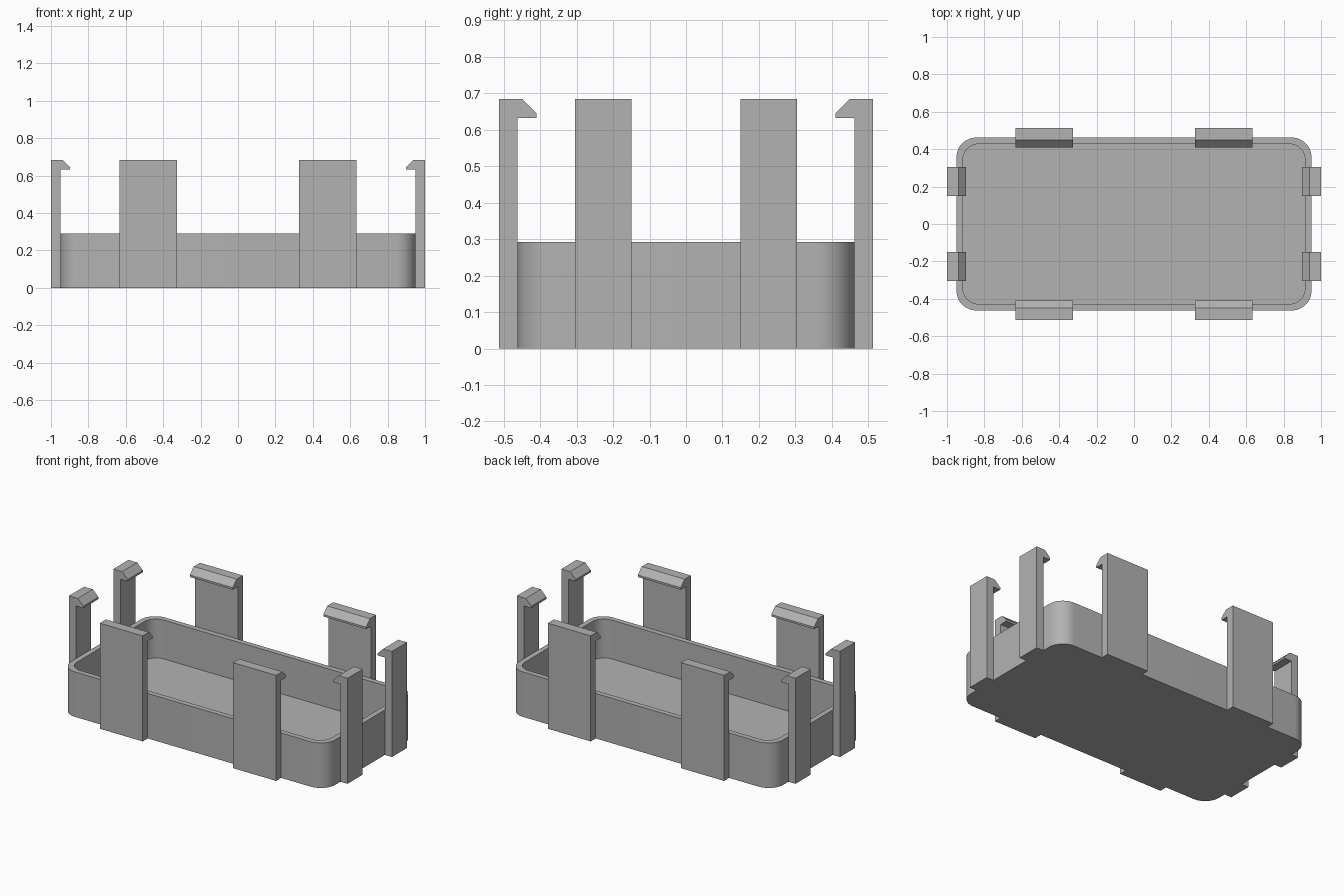
import bpy, bmesh, math

cube = bpy.data.objects.get("Cube")
if cube:
    bpy.data.objects.remove(cube, do_unlink=True)

grey = bpy.data.materials.new("light grey plastic")
grey.use_nodes = True
colour = (0.45, 0.45, 0.45, 1)
grey.diffuse_color = colour
grey.node_tree.nodes["Principled BSDF"].inputs["Base Color"].default_value = colour

HALF_X, HALF_Y = 0.949, 0.462    # tray outside
HEIGHT, WALL, FLOOR = 0.292, 0.034, 0.04
RADIUS = 0.105
ARM = 0.051                      # clip arm thickness
TOP = 0.685


def finish(bm, name):
    bmesh.ops.recalc_face_normals(bm, faces=bm.faces)
    mesh = bpy.data.meshes.new(name)
    bm.to_mesh(mesh)
    bm.free()
    mesh.materials.append(grey)
    obj = bpy.data.objects.new(name, mesh)
    bpy.context.collection.objects.link(obj)
    return obj


def rounded_loop(bm, inset, z, steps=12):
    """Ring of vertices around a rounded rectangle."""
    r = RADIUS - inset * 0.6
    cx, cy = HALF_X - inset - r, HALF_Y - inset - r
    ring = []
    for corner, (sx, sy) in enumerate([(1, 1), (-1, 1), (-1, -1), (1, -1)]):
        for i in range(steps + 1):
            a = (corner + i / steps) * math.pi / 2
            ring.append(bm.verts.new((sx * cx + r * math.cos(a),
                                      sy * cy + r * math.sin(a), z)))
    return ring


# Open tray: outer wall, rim, inner wall, floor
bm = bmesh.new()
rings = [rounded_loop(bm, 0, 0), rounded_loop(bm, 0, HEIGHT),
         rounded_loop(bm, WALL, HEIGHT), rounded_loop(bm, WALL, FLOOR)]
for low, high in zip(rings, rings[1:]):
    for i in range(len(low)):
        j = (i + 1) % len(low)
        bm.faces.new((low[i], low[j], high[j], high[i]))
bm.faces.new(rings[0])
bm.faces.new(rings[-1])
tray = finish(bm, "tray")
bpy.ops.object.select_all(action='DESELECT')
tray.select_set(True)
bpy.context.view_layer.objects.active = tray
bpy.ops.object.shade_smooth_by_angle(angle=math.radians(30))


def clip_set(name, wall, start, end, along_x):
    """Hooked clip extruded along its wall, mirrored to all four places."""
    profile = [(wall, 0), (wall + ARM, 0), (wall + ARM, TOP),
               (wall - 0.012, TOP), (wall - 0.052, TOP - 0.04),
               (wall - 0.052, TOP - 0.053), (wall, TOP - 0.053)]
    bm = bmesh.new()
    verts = [bm.verts.new((start, d, z) if along_x else (d, start, z))
             for d, z in profile]
    face = bm.faces.new(verts)
    result = bmesh.ops.extrude_face_region(bm, geom=[face])
    moved = [v for v in result["geom"] if isinstance(v, bmesh.types.BMVert)]
    step = end - start
    bmesh.ops.translate(bm, verts=moved,
                        vec=(step, 0, 0) if along_x else (0, step, 0))
    obj = finish(bm, name)
    mirror = obj.modifiers.new("mirror", 'MIRROR')
    mirror.use_axis = (True, True, False)
    mirror.use_mirror_merge = False


# Wide clips on front and back, narrow clips on the two ends
clip_set("long_side_clips", HALF_Y, 0.325, 0.633, True)
clip_set("end_clips", HALF_X, 0.15, 0.305, False)
